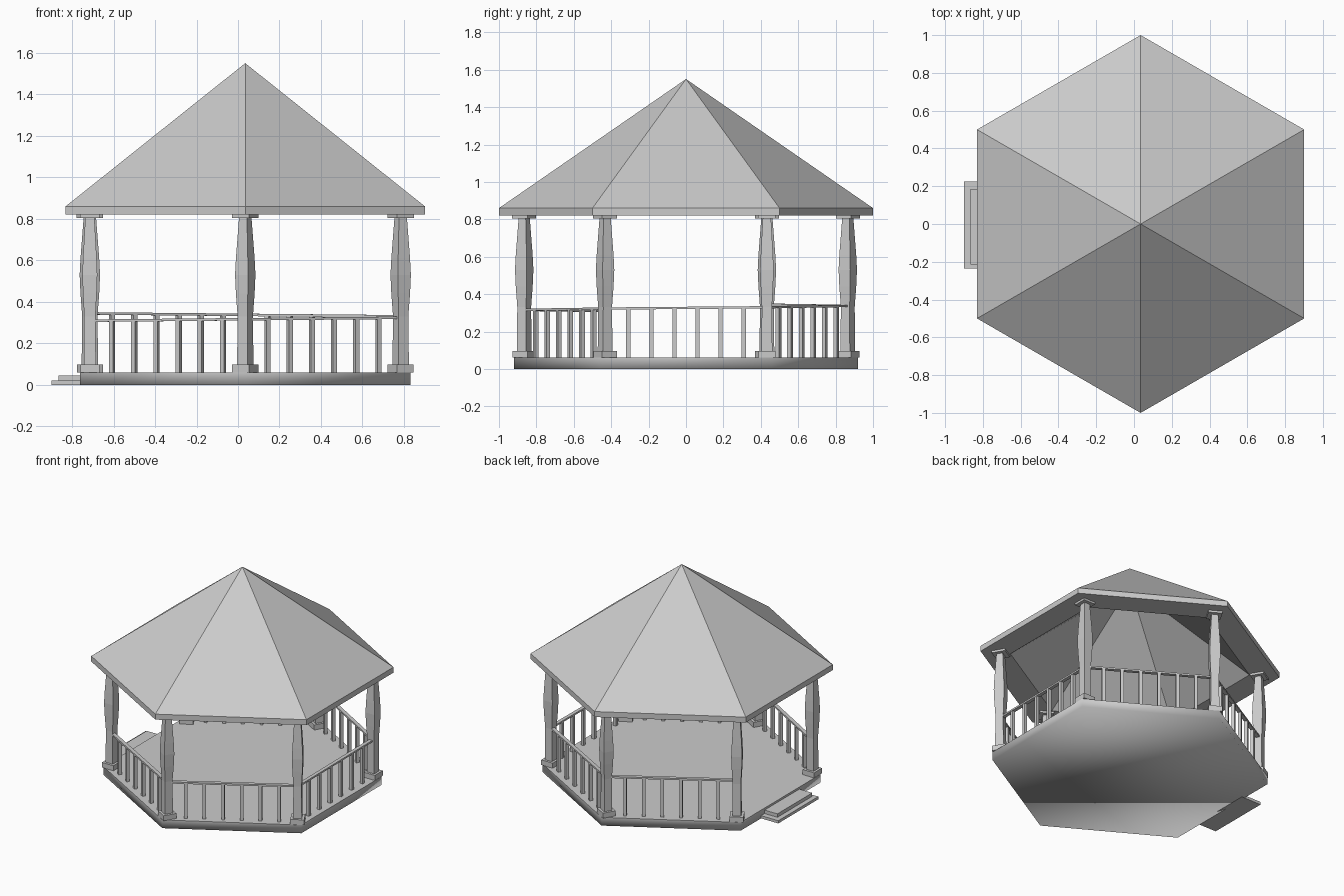
import bpy, bmesh, math
from mathutils import Vector, Matrix

cube = bpy.data.objects.get("Cube")
if cube:
    bpy.data.objects.remove(cube, do_unlink=True)

CX = 0.035          # hexagon centre
POST_R = 0.865      # radius of the ring of posts
FLOOR = 0.06

grey = bpy.data.materials.new("plain_grey")
grey.use_nodes = True
colour = (0.6, 0.6, 0.6, 1)
grey.diffuse_color = colour
grey.node_tree.nodes["Principled BSDF"].inputs["Base Color"].default_value = colour


def finish(name, bm, location=(0, 0, 0), turn=0):
    bmesh.ops.recalc_face_normals(bm, faces=bm.faces)
    mesh = bpy.data.meshes.new(name)
    bm.to_mesh(mesh)
    bm.free()
    mesh.materials.append(grey)
    obj = bpy.data.objects.new(name, mesh)
    obj.location = location
    obj.rotation_euler.z = turn
    bpy.context.collection.objects.link(obj)
    return obj


def lathe(bm, profile, sides, phase):
    """Polygonal rings joined in order; radius 0 makes a point, open ends are capped."""
    rings = []
    for r, z in profile:
        count = sides if r else 1
        rings.append([bm.verts.new((r * math.cos(phase + math.tau * i / sides),
                                    r * math.sin(phase + math.tau * i / sides), z))
                      for i in range(count)])
    for a, b in zip(rings, rings[1:]):
        for i in range(sides):
            j = (i + 1) % sides
            corners = [a[i % len(a)], a[j % len(a)], b[j % len(b)], b[i % len(b)]]
            bm.faces.new(list(dict.fromkeys(corners)))
    for ring in (rings[0], rings[-1]):
        if len(ring) > 1:
            bm.faces.new(ring)


def box(name, low, high):
    bm = bmesh.new()
    low, high = Vector(low), Vector(high)
    size = Matrix.Diagonal((*(high - low), 1))
    bmesh.ops.create_cube(bm, size=1, matrix=Matrix.Translation((low + high) / 2) @ size)
    return finish(name, bm)


def corner(k, z=0.0):
    a = math.radians(210 + 60 * k)
    return Vector((CX + POST_R * math.cos(a), POST_R * math.sin(a), z))


# Roof: six-sided, thin eave, flat soffit and hollow inside
bm = bmesh.new()
lathe(bm, [(0, 1.55), (1, 0.86), (1, 0.82), (0.8, 0.82), (0, 1.42)], 6, math.pi / 6)
finish("roof", bm, (CX, 0, 0))

# Base: softly shaded sides and underside, crisp flat floor
bm = bmesh.new()
lathe(bm, [(0.92, 0), (0.92, FLOOR)], 6, math.pi / 6)
for face in bm.faces:
    face.smooth = True
for edge in bm.edges:
    edge.smooth = not all(v.co.z > 0.01 for v in edge.verts)
finish("floor_base", bm, (CX, 0, 0))

# Steps
box("lower_step", (-0.90, -0.235, 0), (-0.74, 0.225, 0.02))
box("upper_step", (-0.865, -0.215, 0.02), (-0.74, 0.185, 0.045))

# Posts: square plinth, swelling shaft and cap
shaft = [(0.046, FLOOR), (0.046, 0.097), (0.029, 0.097), (0.027, 0.33), (0.033, 0.44),
         (0.036, 0.53), (0.033, 0.61), (0.022, 0.805), (0.047, 0.805), (0.047, 0.82)]
for k in range(6):
    bm = bmesh.new()
    lathe(bm, [(h * math.sqrt(2), z) for h, z in shaft], 4, math.pi / 4)
    finish(f"post_{k + 1}", bm, corner(k), math.radians(60 * k))

# Railings on every side but the entrance, climbing slightly around the ring
for k in range(5):
    start, end = corner(k, 0.309 + 0.007 * k), corner(k + 1, 0.316 + 0.007 * k)
    along = end - start
    turn = math.atan2(along.y, along.x)
    tilt = -math.atan2(along.z, along.xy.length)
    place = Matrix.Rotation(turn, 4, "Z") @ Matrix.Rotation(tilt, 4, "Y")
    bm = bmesh.new()
    bmesh.ops.create_cube(bm, size=1, matrix=Matrix.Translation((start + end) / 2) @ place
                          @ Matrix.Diagonal((along.length, 0.026, 0.012, 1)))
    finish(f"hand_rail_{k + 1}", bm)

    bm = bmesh.new()
    for i in range(1, 7):
        top = start.lerp(end, i / 7)
        height = top.z - FLOOR
        spot = Matrix.Translation((top.x, top.y, FLOOR + height / 2))
        bmesh.ops.create_cube(bm, size=1, matrix=spot @ Matrix.Rotation(turn, 4, "Z")
                              @ Matrix.Diagonal((0.022, 0.022, height, 1)))
    finish(f"balusters_{k + 1}", bm)
